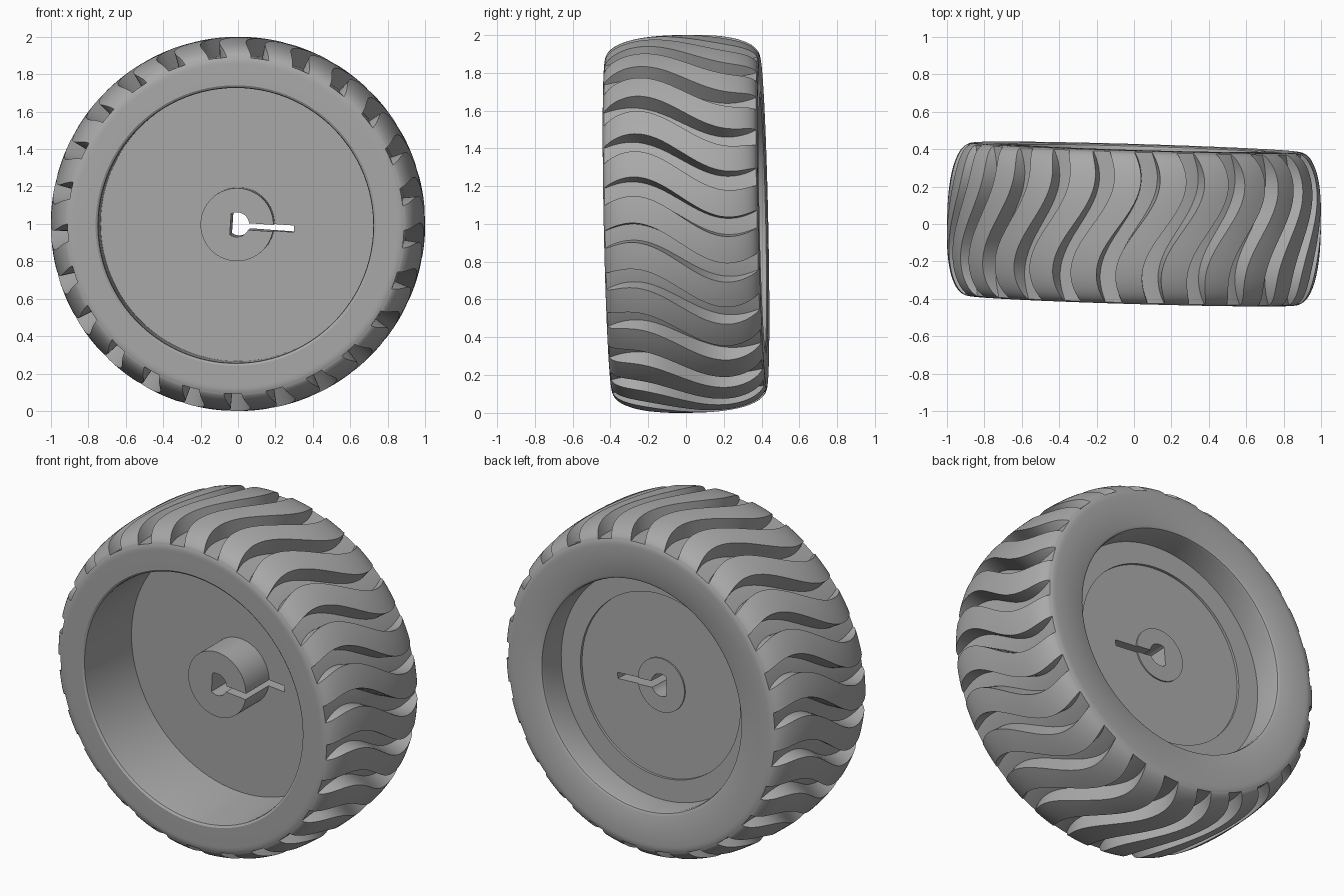
import bpy, bmesh, math
from mathutils import Matrix

cube = bpy.data.objects.get("Cube")
if cube:
    bpy.data.objects.remove(cube)

grey = bpy.data.materials.new("mid grey")
grey.use_nodes = True
grey.diffuse_color = (0.4, 0.4, 0.4, 1)
grey.node_tree.nodes["Principled BSDF"].inputs["Base Color"].default_value = (0.4, 0.4, 0.4, 1)

# Whole wheel leans and turns very slightly
POSE = (Matrix.Translation((0, 0, 1)) @ Matrix.Rotation(math.radians(-1.7), 4, 'Z')
        @ Matrix.Rotation(math.radians(1.2), 4, 'X'))
LUGS = 25
PITCH = math.tau / LUGS
FLOOR = 0.9        # radius at the bottom of the grooves
HALF, SIDE, POWER = 0.41, 0.86, 2.5


def polar(y, r, a):
    return (r * math.cos(a), y, r * math.sin(a))


def shoulder(t):
    """Point (y, r) on the rounded tread section, t from -90 to 90 degrees."""
    s, c = math.sin(t), max(math.cos(t), 0)
    y = math.copysign(HALF * abs(s) ** (2 / POWER), s)
    return y, SIDE + (1 - SIDE) * c ** (2 / POWER)


def finish(name, bm):
    bmesh.ops.recalc_face_normals(bm, faces=bm.faces)
    mesh = bpy.data.meshes.new(name)
    bm.to_mesh(mesh)
    bm.free()
    mesh.materials.append(grey)
    ob = bpy.data.objects.new(name, mesh)
    ob.matrix_world = POSE
    bpy.context.collection.objects.link(ob)
    return ob


def smooth(ob):
    bpy.ops.object.select_all(action='DESELECT')
    ob.select_set(True)
    bpy.context.view_layer.objects.active = ob
    bpy.ops.object.shade_smooth_by_angle(angle=math.radians(30))


def lathe(name, profile, closed, steps=100):
    """Spin a (y, r) profile about the y axis."""
    bm = bmesh.new()
    rings = []
    for y, r in profile:
        if r == 0:
            rings.append([bm.verts.new((0, y, 0))] * steps)
        else:
            rings.append([bm.verts.new(polar(y, r, math.tau * k / steps)) for k in range(steps)])
    pairs = list(zip(rings, rings[1:]))
    if closed:
        pairs.append((rings[-1], rings[0]))
    for a, b in pairs:
        for k in range(steps):
            n = (k + 1) % steps
            bm.faces.new(list(dict.fromkeys((a[k], a[n], b[n], b[k]))))
    return finish(name, bm)


# Tyre body: sidewalls, rounded shoulders and groove floor
t_floor = math.acos(((FLOOR - SIDE) / (1 - SIDE)) ** (POWER / 2))
edge = [shoulder(math.pi / 2 + (t_floor - math.pi / 2) * i / 5) for i in range(6)]
front_half = [(-0.385, 0.735), (-0.402, 0.738), (-0.41, 0.75)] + [(-y, r) for y, r in edge]
back_half = edge[::-1] + [(0.41, 0.69), (0.402, 0.675), (0.385, 0.67), (0.22, 0.67), (0.22, 0.735)]
tyre = lathe("tyre_body", front_half + back_half, True)
smooth(tyre)

# Tread: S-shaped lugs that follow the shoulder curve
bm = bmesh.new()
ROWS, COLS = 36, 5
for n in range(LUGS):
    middle = 0.094 + PITCH * (n + 0.5)
    rows = []
    for i in range(ROWS + 1):
        y, r = shoulder(t_floor * (2 * i / ROWS - 1))
        a = middle - 0.115 * math.sin(math.pi * y / 0.52)
        ring = [polar(y, FLOOR - 0.02, a - 0.08)]
        ring += [polar(y, r, a + 0.073 * (2 * j / COLS - 1)) for j in range(COLS + 1)]
        ring.append(polar(y, FLOOR - 0.02, a + 0.08))
        rows.append([bm.verts.new(p) for p in ring])
    for a, b in zip(rows, rows[1:]):
        for k in range(len(a)):
            m = (k + 1) % len(a)
            bm.faces.new((a[k], a[m], b[m], b[k]))
    bm.faces.new(rows[0])
    bm.faces.new(rows[-1])
smooth(finish("tread_lugs", bm))

# Wheel disc with front hub and shallow steps on its back
disc = lathe("wheel_disc", [
    (-0.19, 0), (-0.19, 0.195), (0.02, 0.195), (0.02, 0.738), (0.233, 0.738),
    (0.233, 0.54), (0.218, 0.54), (0.218, 0.158), (0.226, 0.158), (0.226, 0)], False)


def cutter(name, outline):
    """Prism through the disc from an (x, z) outline, turned a little."""
    bm = bmesh.new()
    face = bm.faces.new([bm.verts.new((x, -0.5, z)) for x, z in outline])
    moved = bmesh.ops.extrude_face_region(bm, geom=[face])["geom"]
    bmesh.ops.translate(bm, vec=(0, 1, 0), verts=[v for v in moved if isinstance(v, bmesh.types.BMVert)])
    bmesh.ops.rotate(bm, matrix=Matrix.Rotation(math.radians(4), 3, 'Y'), verts=bm.verts)
    ob = finish(name, bm)
    ob.hide_render = True
    return ob


# D-shaped axle hole and the thin slot beside it
arc = math.radians(122)
d_shape = [(0.066 * math.cos(arc * (i / 10 - 1)), 0.066 * math.sin(arc * (i / 10 - 1))) for i in range(21)]
slot = [(0.02, -0.024), (0.3, -0.024), (0.3, 0.012), (0.02, 0.012)]
for name, outline in (("axle_hole_cutter", d_shape), ("slot_cutter", slot)):
    tool = cutter(name, outline)
    mod = disc.modifiers.new(name, 'BOOLEAN')
    mod.operation, mod.solver, mod.object = 'DIFFERENCE', 'EXACT', tool
    bpy.ops.object.select_all(action='DESELECT')
    disc.select_set(True)
    bpy.context.view_layer.objects.active = disc
    bpy.ops.object.modifier_apply(modifier=name)
    bpy.data.objects.remove(tool)
smooth(disc)
